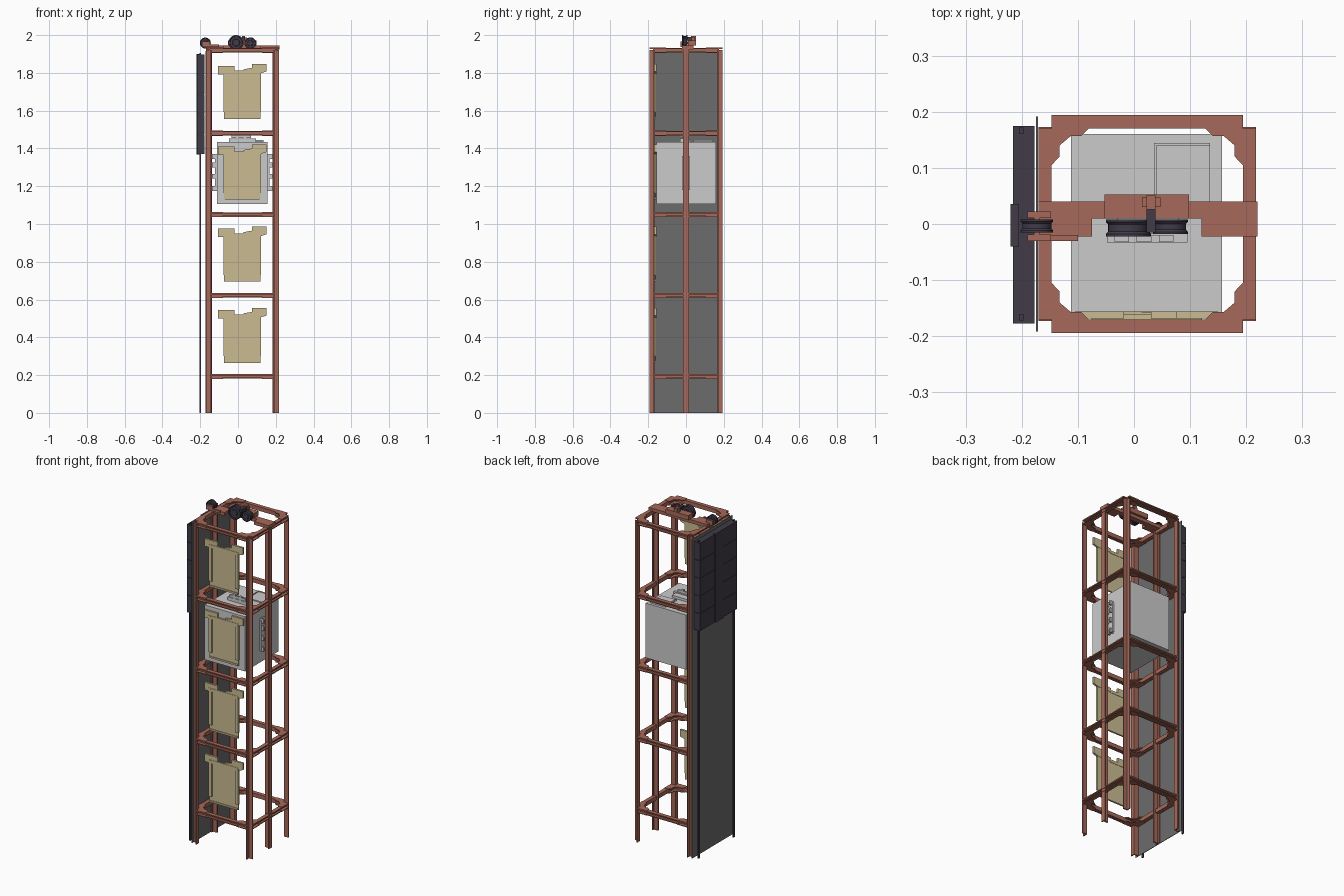
import bpy, bmesh, math
from mathutils import Matrix, Vector

if "Cube" in bpy.data.objects:
    bpy.data.objects.remove(bpy.data.objects["Cube"])


def mat(name, r, g, b):
    m = bpy.data.materials.new(name)
    m.diffuse_color = (r, g, b, 1)
    m.use_nodes = True
    m.node_tree.nodes["Principled BSDF"].inputs["Base Color"].default_value = m.diffuse_color
    return m


STEEL = mat("rust_steel", .38, .14, .10)
CABIN = mat("light_grey", .60, .60, .60)
TAN = mat("door_tan", .60, .50, .29)
DARK = mat("dark_iron", .052, .043, .064)
PANEL = mat("panel_grey", .15, .15, .15)


def finish(name, bm, m, smooth=False):
    bmesh.ops.recalc_face_normals(bm, faces=bm.faces)
    me = bpy.data.meshes.new(name)
    bm.to_mesh(me)
    bm.free()
    me.materials.append(m)
    ob = bpy.data.objects.new(name, me)
    bpy.context.collection.objects.link(ob)
    if smooth:
        bpy.context.view_layer.objects.active = ob
        ob.select_set(True)
        bpy.ops.object.shade_smooth_by_angle(angle=math.radians(35))
        ob.select_set(False)
    return ob


def add_box(bm, x0, x1, y0, y1, z0, z1):
    c = Vector(((x0 + x1) / 2, (y0 + y1) / 2, (z0 + z1) / 2))
    s = Matrix.Diagonal((abs(x1 - x0), abs(y1 - y0), abs(z1 - z0), 1))
    bmesh.ops.create_cube(bm, size=1, matrix=Matrix.Translation(c) @ s)


def boxes(name, m, *bs):
    bm = bmesh.new()
    for b in bs:
        add_box(bm, *b)
    return finish(name, bm, m)


def add_prism(bm, pts, depth):
    f = bm.faces.new([bm.verts.new(p) for p in pts])
    r = bmesh.ops.extrude_face_region(bm, geom=[f])
    bmesh.ops.translate(bm, vec=depth, verts=[v for v in r["geom"] if isinstance(v, bmesh.types.BMVert)])


def wheel(name, x, z, r, y0, y1, m=DARK):
    # grooved pulley: profile spun about the y axis
    w = y1 - y0
    prof = [(0, 0), (.45, 0), (.5, .15), (.8, .15), (.84, 0), (1, 0), (1, .15), (.9, .3),
            (.9, .7), (1, .85), (1, 1), (.84, 1), (.8, .85), (.5, .85), (.45, 1), (0, 1)]
    bm = bmesh.new()
    vs = [bm.verts.new((x + a * r, y0 + t * w, z)) for a, t in prof]
    es = [bm.edges.new(p) for p in zip(vs, vs[1:])]
    bmesh.ops.spin(bm, geom=vs + es, cent=(x, 0, z), axis=(0, 1, 0), angle=2 * math.pi, steps=32)
    bmesh.ops.remove_doubles(bm, verts=bm.verts, dist=1e-5)
    finish(name, bm, m, True)


CX = .0235          # centre of the shaft frame
HX, HY = .1705, .170  # inner lines where beams meet

# corner posts: steel angles
bm = bmesh.new()
for sx in (-1, 1):
    for sy in (-1, 1):
        add_box(bm, CX + sx * .194, CX + sx * .165, sy * .173, sy * .167, 0, 1.92)
        add_box(bm, CX + sx * .1705, CX + sx * .1645, sy * .194, sy * .167, 0, 1.92)
finish("corner_posts", bm, STEEL)

# cabin guide rails: T sections in the middle of each side
bm = bmesh.new()
for sx in (-1, 1):
    add_box(bm, CX + sx * .192, CX + sx * .186, -.015, .015, 0, 1.935)
    add_box(bm, CX + sx * .187, CX + sx * .160, -.004, .004, 0, 1.935)
finish("cabin_guide_rails", bm, STEEL)

# horizontal rings: angle beams with chamfered corner gussets
for i, z in enumerate((.193, .622, 1.05, 1.48, 1.92)):
    bm = bmesh.new()
    a, b = z - .012, z + .012
    for s in (-1, 1):
        add_box(bm, CX - HX, CX + HX, s * .170, s * .194, b - .006, b)
        add_box(bm, CX - HX, CX + HX, s * .170, s * .176, a, b)
        add_box(bm, CX - .105, CX + .105, s * .180, s * .194, a, a + .006)
        add_box(bm, CX + s * HX, CX + s * .194, -HY, HY, b - .006, b)
        add_box(bm, CX + s * HX, CX + s * .176, -HY, HY, a, b)
        add_box(bm, CX + s * .181, CX + s * .194, -.105, .105, a, a + .006)
        for t in (-1, 1):
            pts = [(.194, .17), (.194, .105), (.1705, .105), (.156, .12), (.156, .14),
                   (.136, .157), (.117, .157), (.104, .17), (.104, .194), (.1705, .194), (.1705, .17)]
            add_prism(bm, [(CX + s * x, t * y, b - .004) for x, y in pts], (0, 0, .006))
            add_prism(bm, [(CX + s * x, t * y, a - .002) for x, y in pts], (0, 0, .004))
    finish("ring_beam_%d" % (i + 1), bm, STEEL)

# rear shaft panel behind the counterweight
boxes("shaft_side_panel", PANEL, (-.1745, -.1715, -.192, .192, 0, 1.915))

# landing doors on the front of each floor
for i, z in enumerate((.265, .695, 1.13, 1.557)):
    bm = bmesh.new()
    add_box(bm, -.073, .118, -.164, -.158, z, z + .25)
    for x0, x1 in ((-.076, -.056), (.101, .121)):
        add_box(bm, x0, x1, -.171, -.160, z + .035, z + .25)
    add_box(bm, -.07, .115, -.168, -.160, z, z + .010)
    add_box(bm, -.076, .121, -.170, -.160, z + .235, z + .255)
    # operator arms above the door
    left = [(-.105, .235), (-.105, .28), (-.018, .28), (-.018, .252), (.035, .244), (.035, .235)]
    right = [(.03, .24), (.03, .262), (.075, .27), (.075, .291), (.15, .291), (.15, .25), (.118, .24)]
    for arm in (left, right):
        add_prism(bm, [(x, -.168, z + h) for x, h in arm], (0, .012, 0))
    finish("landing_door_%d" % (i + 1), bm, TAN)

# cabin
boxes("cabin", CABIN, (-.112, .157, -.157, .16, 1.105, 1.433))
boxes("cabin_top_gear", CABIN, (-.048, .095, -.033, -.017, 1.43, 1.452),
      (-.03, .08, -.02, .02, 1.433, 1.448), (-.01, .005, -.033, -.02, 1.45, 1.475),
      (.03, .045, -.033, -.02, 1.45, 1.475), (-.035, .07, -.031, -.02, 1.455, 1.468))
boxes("roof_hatch", CABIN, (.038, .135, .04, .143, 1.433, 1.439),
      (.036, .040, .04, .143, 1.433, 1.444), (.036, .135, .140, .144, 1.433, 1.444))
bm = bmesh.new()
for x, s in ((-.112, -1), (.157, 1)):
    add_box(bm, x, x + s * .010, -.02, .02, 1.18, 1.36)
    for z in (1.175, 1.24, 1.30, 1.345):
        for y in (-.012, .012):
            add_box(bm, x, x + s * .025, y - .004, y + .004, z, z + .025)
finish("cabin_guide_shoes", bm, CABIN)

# counterweight: stacked blocks with a centre strap
bm = bmesh.new()
for k in range(5):
    z = 1.37 + k * .106
    add_box(bm, -.216, -.177, -.177, .175, z, z + .103)
add_box(bm, -.212, -.181, -.173, .171, 1.372, 1.897)
add_box(bm, -.220, -.205, -.04, .036, 1.368, 1.900)
finish("counterweight", bm, DARK)
boxes("counterweight_guide_rails", DARK,
      (-.204, -.197, -.172, -.160, 0, 1.905), (-.204, -.197, .160, .172, 0, 1.905))

# machine beam across the top
boxes("machine_beam", STEEL, (-.17, -.075, -.022, .04, 1.925, 1.945),
      (.12, .22, -.022, .04, 1.925, 1.945), (-.08, .125, .01, .04, 1.925, 1.945),
      (-.053, .098, .01, .053, 1.944, 1.972))

# pulleys, shaft and their brackets
wheel("drive_pulley", -.010, 1.960, .040, -.022, .008)
wheel("deflector_pulley", .065, 1.957, .031, -.018, .008)
wheel("counterweight_pulley", -.173, 1.958, .029, -.015, .008)
boxes("drive_motor", DARK, (.022, .038, -.015, .032, 1.972, 1.99))
boxes("motor_bracket", STEEL, (.014, .047, .03, .047, 1.97, 1.988), (.022, .038, .026, .052, 1.97, 1.995))
boxes("pulley_bracket", STEEL, (-.19, -.148, .011, .022, 1.937, 1.965),
      (-.19, -.148, -.030, -.019, 1.937, 1.965), (-.15, -.10, -.030, -.02, 1.937, 1.95),
      (-.178, -.168, -.03, .022, 1.953, 1.963))
